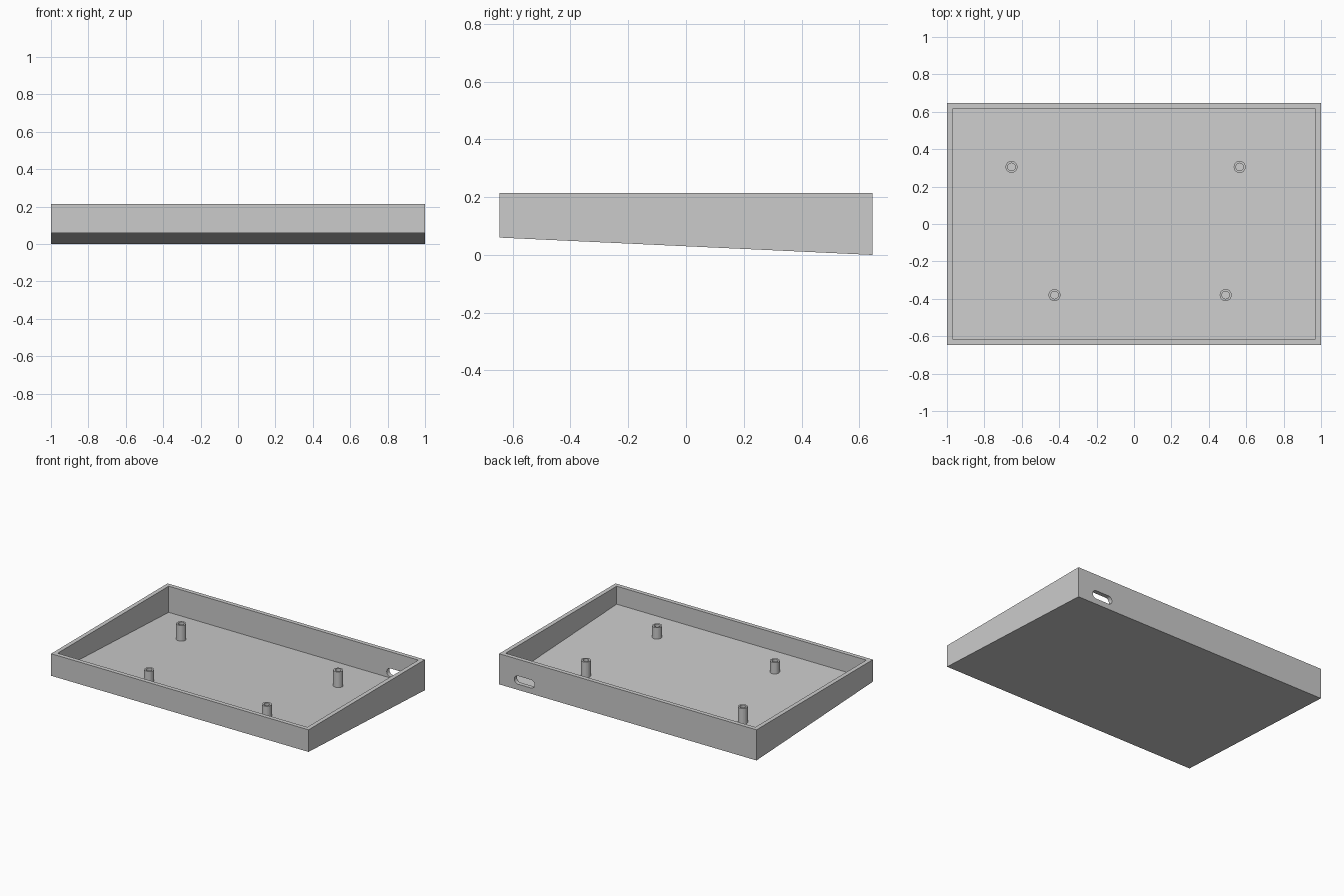
import bpy, bmesh, math
from mathutils import Vector

if "Cube" in bpy.data.objects:
    bpy.data.objects.remove(bpy.data.objects["Cube"])

HX, HY, TOP, FRONT_Z, WALL = 1.0, 0.646, 0.215, 0.06, 0.03
SLOPE = -FRONT_Z / (2 * HY)


def under(y):
    """Height of the sloped underside at y."""
    return SLOPE * (y - HY)


def floor_z(y):
    return under(y) + WALL


def finish(name, bm):
    bmesh.ops.recalc_face_normals(bm, faces=bm.faces)
    mesh = bpy.data.meshes.new(name)
    bm.to_mesh(mesh)
    bm.free()
    obj = bpy.data.objects.new(name, mesh)
    bpy.context.collection.objects.link(obj)
    return obj


def prism(name, profile, offset):
    """Closed profile extruded along the offset vector."""
    bm = bmesh.new()
    face = bm.faces.new([bm.verts.new(p) for p in profile])
    ext = bmesh.ops.extrude_face_region(bm, geom=[face])["geom"]
    bmesh.ops.translate(bm, vec=Vector(offset),
                        verts=[v for v in ext if isinstance(v, bmesh.types.BMVert)])
    return finish(name, bm)


def cut(target, cutter):
    cutter.hide_render = True
    mod = target.modifiers.new("cut", "BOOLEAN")
    mod.operation, mod.solver, mod.object = "DIFFERENCE", "EXACT", cutter
    bpy.context.view_layer.objects.active = target
    bpy.ops.object.modifier_apply(modifier=mod.name)
    bpy.data.objects.remove(cutter)


# Tray with sloped underside and parallel sloped floor
tray = prism("tray", [(-HX, -HY, under(-HY)), (-HX, HY, under(HY)),
                      (-HX, HY, TOP), (-HX, -HY, TOP)], (2 * HX, 0, 0))
ix, iy = HX - WALL, HY - WALL
cut(tray, prism("cavity", [(-ix, -iy, floor_z(-iy)), (-ix, iy, floor_z(iy)),
                           (-ix, iy, TOP + 0.1), (-ix, -iy, TOP + 0.1)], (2 * ix, 0, 0)))

# Rounded cable slot through the back wall
slot_x, slot_z, half, r = 0.803, 0.069, 0.05, 0.029
slot = []
for side in (1, -1):
    for i in range(13):
        a = math.radians(-90 + 15 * i)
        slot.append((slot_x + side * (half + r * math.cos(a)), iy - 0.02,
                     slot_z + side * r * math.sin(a)))
cut(tray, prism("cable_slot", slot, (0, WALL + 0.06, 0)))


# Hollow screw posts with level tops, standing on the sloped floor
def screw_post(x, y, top=0.157, outer=0.032, inner=0.02, seg=24):
    bm = bmesh.new()
    rings = []
    for rad, raised in ((outer, False), (outer, True), (inner, True), (inner, False)):
        ring = []
        for i in range(seg):
            a = 2 * math.pi * i / seg
            py = y + rad * math.sin(a)
            ring.append(bm.verts.new((x + rad * math.cos(a), py,
                                      top if raised else floor_z(py))))
        rings.append(ring)
    for k in range(4):
        lo, hi = rings[k], rings[(k + 1) % 4]
        for i in range(seg):
            j = (i + 1) % seg
            bm.faces.new((lo[i], lo[j], hi[j], hi[i]))
    return finish("screw_post", bm)


for x, y in ((-0.655, 0.305), (0.565, 0.305), (-0.425, -0.38), (0.49, -0.38)):
    screw_post(x, y)
